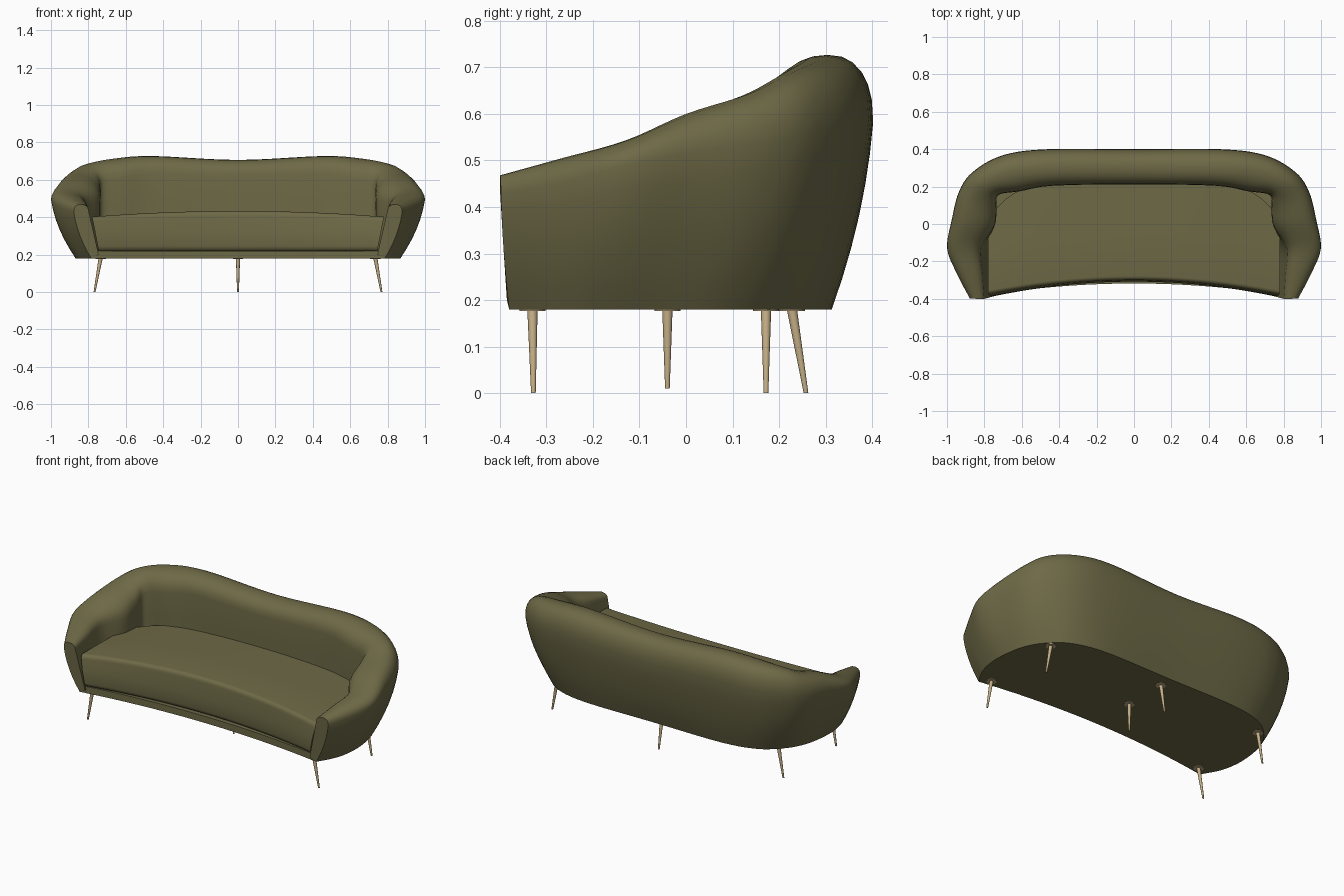
import bpy, bmesh, math
from mathutils import Vector

if "Cube" in bpy.data.objects:
    bpy.data.objects.remove(bpy.data.objects["Cube"])


def material(name, col):
    m = bpy.data.materials.new(name)
    m.diffuse_color = (*col, 1)
    m.use_nodes = True
    m.node_tree.nodes["Principled BSDF"].inputs["Base Color"].default_value = m.diffuse_color
    return m


OLIVE = material("olive_fabric", (0.155, 0.142, 0.062))
BRASS = material("brass", (0.56, 0.43, 0.24))


def make(name, verts, faces, mat, angle=40):
    me = bpy.data.meshes.new(name)
    me.from_pydata([tuple(v) for v in verts], [], faces)
    bm = bmesh.new()
    bm.from_mesh(me)
    bmesh.ops.recalc_face_normals(bm, faces=bm.faces)
    bm.to_mesh(me)
    bm.free()
    me.materials.append(mat)
    ob = bpy.data.objects.new(name, me)
    bpy.context.collection.objects.link(ob)
    bpy.ops.object.select_all(action='DESELECT')
    ob.select_set(True)
    bpy.context.view_layer.objects.active = ob
    bpy.ops.object.shade_smooth_by_angle(angle=math.radians(angle))
    return ob


def loft(name, rings, mat, angle=40):
    """Skin closed rings of equal length and cap both ends."""
    n = len(rings[0])
    verts = [p for r in rings for p in r]
    faces = [(i * n + j, i * n + (j + 1) % n, (i + 1) * n + (j + 1) % n, (i + 1) * n + j)
             for i in range(len(rings) - 1) for j in range(n)]
    faces += [tuple(range(n)), tuple((len(rings) - 1) * n + j for j in range(n))]
    return make(name, verts, faces, mat, angle)


# Back-and-arm stations, centre to right arm front:
# base x,y | widest x,y,z | crest x,y,z | inner x,y,z | inner foot x,y
HALF = [
    (0.00, 0.31, 0.00, 0.400, 0.57, 0.00, 0.310, 0.706, 0.00, 0.212, 0.62, 0.00, 0.212),
    (0.45, 0.31, 0.46, 0.400, 0.59, 0.46, 0.305, 0.727, 0.43, 0.205, 0.63, 0.43, 0.205),
    (0.66, 0.265, 0.70, 0.368, 0.58, 0.67, 0.280, 0.712, 0.61, 0.175, 0.61, 0.61, 0.18),
    (0.77, 0.18, 0.86, 0.280, 0.56, 0.80, 0.220, 0.685, 0.725, 0.155, 0.58, 0.73, 0.16),
    (0.83, 0.09, 0.935, 0.175, 0.54, 0.865, 0.135, 0.643, 0.735, 0.090, 0.53, 0.735, 0.09),
    (0.86, -0.02, 0.975, 0.02, 0.52, 0.895, 0.00, 0.600, 0.745, -0.01, 0.49, 0.745, -0.01),
    (0.868, -0.15, 0.999, -0.13, 0.49, 0.915, -0.13, 0.543, 0.815, -0.13, 0.47, 0.775, -0.13),
    (0.845, -0.27, 0.950, -0.26, 0.455, 0.885, -0.27, 0.504, 0.808, -0.27, 0.455, 0.765, -0.27),
    (0.785, -0.38, 0.878, -0.398, 0.43, 0.842, -0.40, 0.468, 0.800, -0.40, 0.44, 0.745, -0.385),
]
X_COLS = (0, 2, 5, 8, 11)
flip = [tuple(-v if k in X_COLS else v for k, v in enumerate(s)) for s in HALF[:0:-1]]
STATIONS = flip + HALF


def catmull(a, b, c, d, t):
    return 0.5 * (2 * b + (c - a) * t + (2 * a - 5 * b + 4 * c - d) * t * t
                  + (3 * b - a - 3 * c + d) * t ** 3)


def section(s):
    B = Vector((s[0], s[1], 0.18))
    W, T, I = Vector(s[2:5]), Vector(s[5:8]), Vector(s[8:11])
    F = Vector((s[11], s[12], 0.2))
    C = B.lerp(W, 0.82)
    C.z = B.z + 0.5 * (W.z - B.z)
    pts = [B * (1 - t) ** 2 + C * 2 * t * (1 - t) + W * t * t for t in (k / 6 for k in range(6))]

    def quarter(a, b, e):      # rounded quarter from side point a to crest b
        out = []
        for k in range(6):
            g = k / 6 * math.pi / 2
            c, q = math.cos(g) ** e, math.sin(g) ** e
            out.append(Vector((b.x + (a.x - b.x) * c, b.y + (a.y - b.y) * c, a.z + (b.z - a.z) * q)))
        return out
    pts += quarter(W, T, 0.85) + [T] + quarter(I, T, 0.9)[::-1]
    pts += [I.lerp(F, k / 3) for k in (1, 2, 3)]
    return pts


# Wrap-around back and arms
rings, STEPS = [], 5
last = len(STATIONS) - 1
for i in range(last):
    a, b, c, d = (STATIONS[max(0, min(last, i + k))] for k in (-1, 0, 1, 2))
    for k in range(STEPS):
        rings.append(section([catmull(*q, k / STEPS) for q in zip(a, b, c, d)]))
rings.append(section(STATIONS[-1]))
loft("back_and_arms", rings, OLIVE)

# Base plate following the shell's foot, with a concave front
outline = [r[0] for r in rings]
for k in range(1, 24):
    u = 1 - k / 12
    outline.append(Vector((0.785 * u, -0.318 - 0.062 * u * u, 0.18)))
loft("base", [[Vector((p.x, p.y, z)) for p in outline] for z in (0.18, 0.22)], OLIVE, 30)

# Seat cushion: side profile swept across the width
seat = []
N = 32
for i in range(N + 1):
    u = -1 + 2 * i / N
    front = -0.308 - 0.078 * u * u
    back = 0.225 - 0.2 * u ** 6
    top = 0.402 + 0.031 * (1 - u * u)
    prof = [(back, 0.21), (back, top - 0.003), (0.5 * (back + front), top)]
    prof += [(front + 0.03 - 0.022 * math.sin(g), top - 0.025 + 0.025 * math.cos(g))
             for g in (k * math.pi / 10 for k in range(6))]
    prof += [(front, 0.32), (front, 0.245), (front + 0.005, 0.228), (front + 0.02, 0.218)]
    seat.append([Vector((u * (0.745 + 0.035 * (z - 0.22) / 0.18), y, z)) for y, z in prof])
loft("seat", seat, OLIVE, 50)


# Tapered legs with mounting discs
def circle(x, y, z, r, n=16):
    return [Vector((x + r * math.cos(2 * math.pi * k / n), y + r * math.sin(2 * math.pi * k / n), z))
            for k in range(n)]


def leg(name, top, foot, z0=0.0):
    loft(name, [circle(*foot, z0, 0.005), circle(*top, 0.178, 0.011)], BRASS)
    loft(name + "_disc", [circle(*top, 0.176, 0.028), circle(*top, 0.182, 0.028)], BRASS)


for side, sx in (("right", 1), ("left", -1)):
    leg(f"front_leg_{side}", (sx * 0.735, -0.33), (sx * 0.767, -0.328))
    leg(f"back_leg_{side}", (sx * 0.735, 0.172), (sx * 0.767, 0.172))
leg("centre_leg", (0, -0.04), (0, -0.04), 0.01)
leg("back_centre_leg", (0, 0.228), (0, 0.258))
